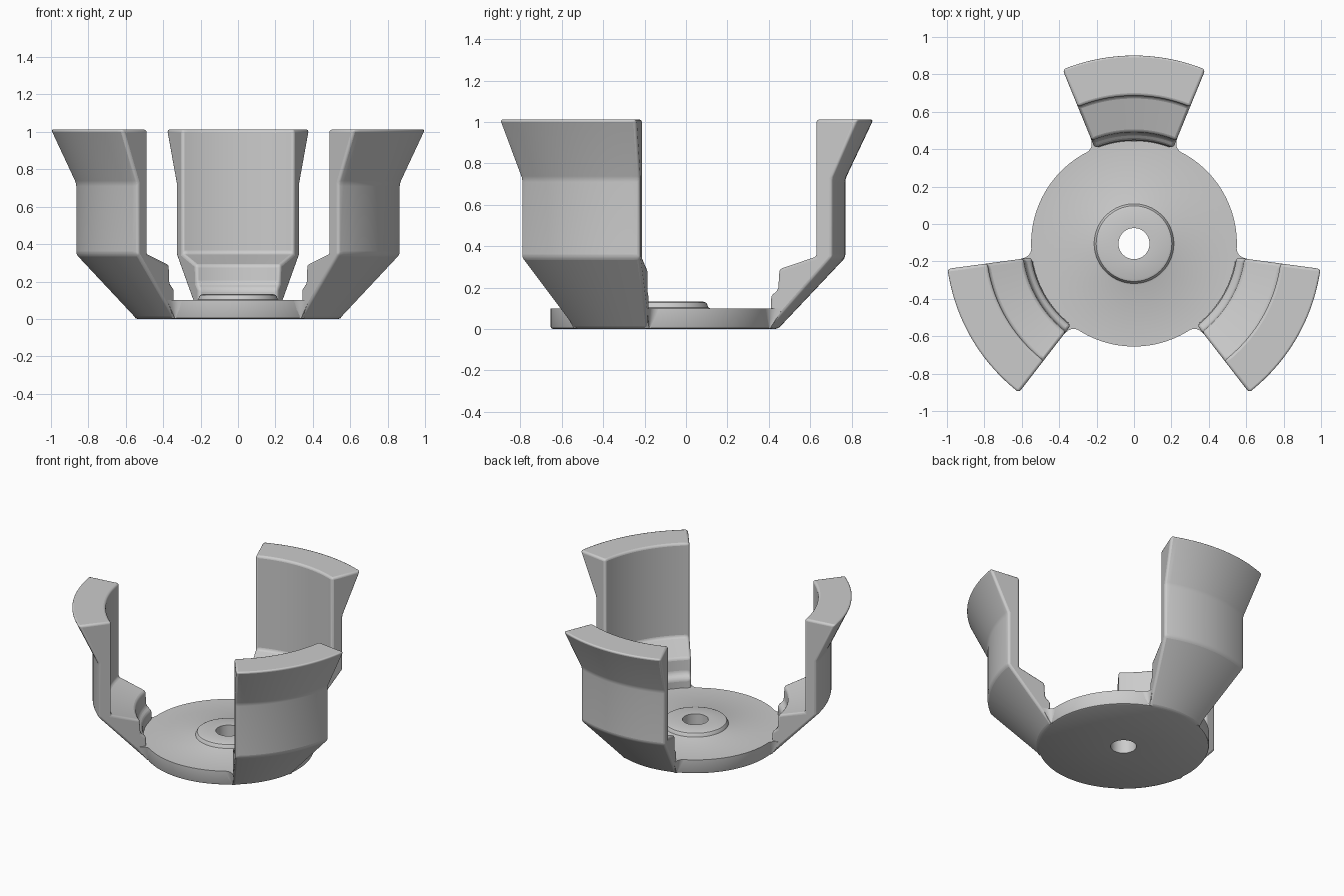
import bpy, bmesh
from math import cos, sin, radians
from mathutils import Vector

if "Cube" in bpy.data.objects:
    bpy.data.objects.remove(bpy.data.objects["Cube"])

CENTRE_Y = -0.105
HALF = 22.3      # half of each arm's sweep, degrees

grey = bpy.data.materials.new("plain grey")
grey.use_nodes = True
grey.diffuse_color = (0.6, 0.6, 0.6, 1)
grey.node_tree.nodes["Principled BSDF"].inputs["Base Color"].default_value = (0.6, 0.6, 0.6, 1)


def polar(r, deg, z):
    return Vector((r * cos(radians(deg)), r * sin(radians(deg)), z))


def loft(name, loops, closed=False, bevel=0.0):
    """Skin a row of equal vertex loops, capped at the ends unless closed."""
    bm = bmesh.new()
    rings = [[bm.verts.new(p) for p in loop] for loop in loops]
    pairs = list(zip(rings, rings[1:]))
    if closed:
        pairs.append((rings[-1], rings[0]))
    else:
        bm.faces.new(rings[0])
        bm.faces.new(rings[-1])
    for a, b in pairs:
        for i in range(len(a)):
            j = (i + 1) % len(a)
            bm.faces.new((a[i], a[j], b[j], b[i]))
    bmesh.ops.recalc_face_normals(bm, faces=bm.faces)
    mesh = bpy.data.meshes.new(name)
    bm.to_mesh(mesh)
    bm.free()
    mesh.materials.append(grey)
    ob = bpy.data.objects.new(name, mesh)
    ob.location.y = CENTRE_Y
    bpy.context.collection.objects.link(ob)
    if bevel:
        mod = ob.modifiers.new("rounded edges", "BEVEL")
        mod.width = bevel
        mod.segments = 3
        mod.limit_method = "ANGLE"
        mod.angle_limit = radians(20)
    bpy.ops.object.select_all(action="DESELECT")
    ob.select_set(True)
    bpy.context.view_layer.objects.active = ob
    bpy.ops.object.shade_smooth_by_angle(angle=radians(32))
    return ob


# Round base with a raised boss and a through hole
base_profile = [(0.083, 0), (0.538, 0), (0.546, 0.004), (0.55, 0.012), (0.55, 0.1),
                (0.222, 0.1), (0.213, 0.104), (0.208, 0.118), (0.202, 0.127),
                (0.19, 0.132), (0.083, 0.132)]
loft("base_disc", [[polar(r, d, z) for r, z in base_profile]
                   for d in (i * 3 for i in range(120))], closed=True)

# Three flared arms, each with a stepped ledge on the inside
arm_profile = [(0.5, 0.001), (0.55, 0.001), (0.875, 0.345), (0.875, 0.725),
               (1.011, 1.013), (0.79, 1.013), (0.79, 0.35), (0.597, 0.29),
               (0.59, 0.19), (0.553, 0.16), (0.553, 0.085), (0.5, 0.085)]
STEPS = 18
for label, heading in (("back", 90), ("front_right", 210), ("front_left", 330)):
    angles = [heading - HALF + 2 * HALF * i / STEPS for i in range(STEPS + 1)]
    loft(label + "_arm", [[polar(r, d, z) for r, z in arm_profile] for d in angles],
         bevel=0.015)

    # Concave fillets blending the arm sides into the disc rim
    for side, word in ((-1, "first"), (1, "second")):
        loops = []
        for z, reach, spread in ((0.002, 0.552, 0.5), (0.05, 0.585, 4), (0.1, 0.62, 6)):
            edge = heading + side * HALF
            start = polar(reach, edge, z)
            corner = polar(0.55, edge, z)
            end = polar(0.549, edge + side * spread, z)
            curve = [start * (1 - t) ** 2 + corner * 2 * t * (1 - t) + end * t * t
                     for t in (i / 6 for i in range(7))]
            inside = [polar(0.53, edge + side * spread, z),
                      polar(0.53, edge - side * 2, z),
                      polar(reach, edge - side * 2, z)]
            loops.append(curve + inside)
        loft(f"{label}_arm_{word}_fillet", loops)
